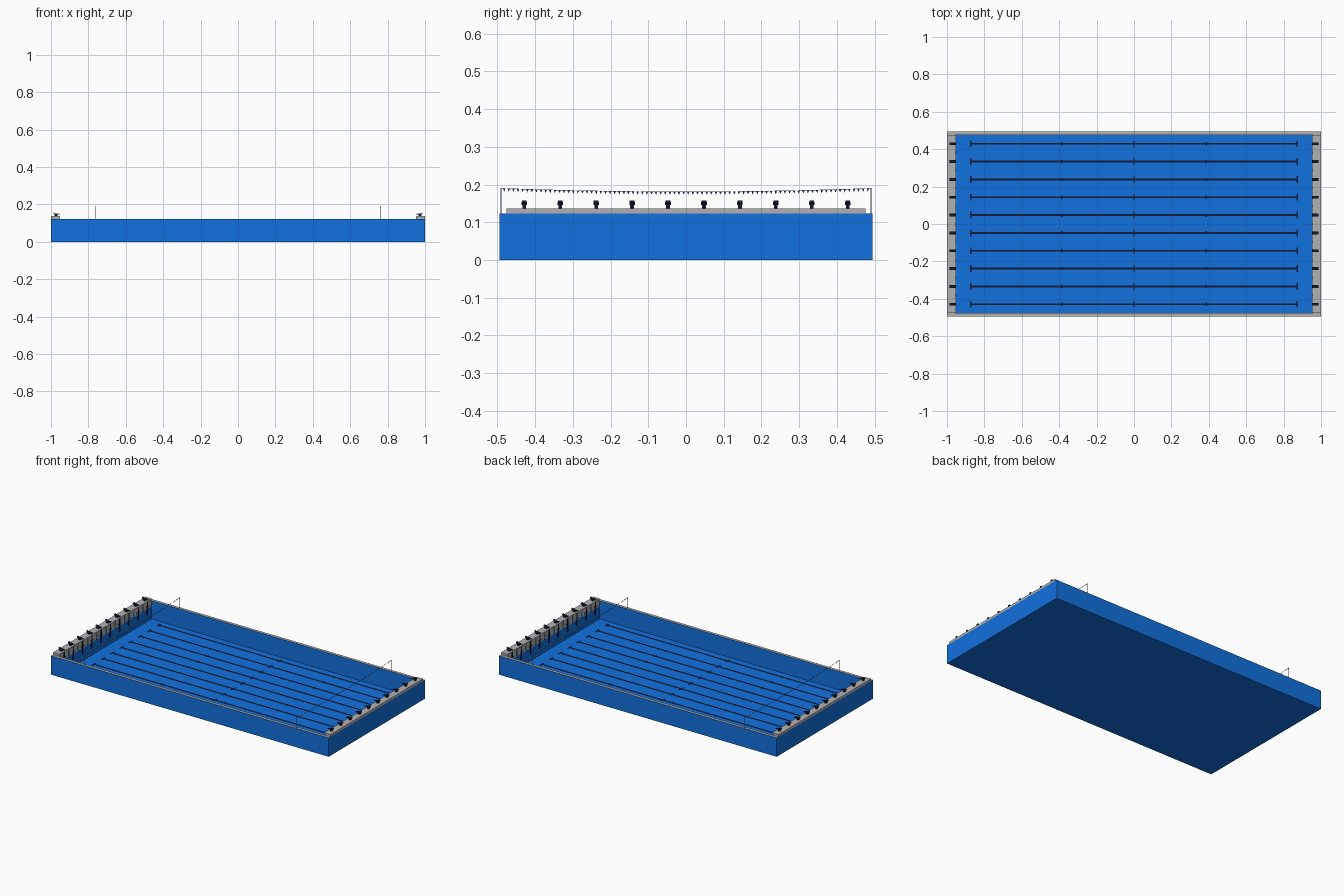
import bpy, bmesh, math
from mathutils import Vector

if "Cube" in bpy.data.objects:
    bpy.data.objects.remove(bpy.data.objects["Cube"])

L, W, H = 1.0, 0.495, 0.1227        # outer half length, half width, height
IL, IW, FLOOR = 0.955, 0.476, 0.004  # inner half sizes and floor level
DECK = 0.137                         # top of raised end decks
LANES = [(i - 4.5) * 0.0953 for i in range(10)]


def material(name, rgb):
    m = bpy.data.materials.new(name)
    m.diffuse_color = (*rgb, 1)
    m.use_nodes = True
    m.node_tree.nodes["Principled BSDF"].inputs["Base Color"].default_value = m.diffuse_color
    return m


blue = material("pool_blue", (0.006, 0.165, 0.74))
dark = material("dark_navy", (0.006, 0.010, 0.035))
grey = material("deck_grey", (0.45, 0.45, 0.45))
flag_blue = material("flag_blue", (0.02, 0.05, 0.3))


def finish(name, bm, *mats):
    bmesh.ops.recalc_face_normals(bm, faces=bm.faces)
    me = bpy.data.meshes.new(name)
    bm.to_mesh(me)
    bm.free()
    for m in mats:
        me.materials.append(m)
    ob = bpy.data.objects.new(name, me)
    bpy.context.collection.objects.link(ob)
    return ob


def box(bm, x0, x1, y0, y1, z0, z1):
    vs = bmesh.ops.create_cube(bm, size=1)["verts"]
    for v in vs:
        v.co = Vector(((x0 + x1) / 2 + v.co.x * (x1 - x0),
                       (y0 + y1) / 2 + v.co.y * (y1 - y0),
                       (z0 + z1) / 2 + v.co.z * (z1 - z0)))


def prism(bm, profile, y0, y1):
    # extrude an x-z profile across y
    a = [bm.verts.new((x, y0, z)) for x, z in profile]
    b = [bm.verts.new((x, y1, z)) for x, z in profile]
    n = len(a)
    bm.faces.new(a)
    bm.faces.new(b[::-1])
    for i in range(n):
        j = (i + 1) % n
        bm.faces.new((a[i], b[i], b[j], a[j]))


def rod(bm, p, q, r, sides=6):
    p, q = Vector(p), Vector(q)
    rot = (q - p).to_track_quat('Z', 'Y').to_matrix().to_4x4()
    rot.translation = (p + q) / 2
    bmesh.ops.create_cone(bm, cap_ends=True, segments=sides, radius1=r, radius2=r,
                          depth=(q - p).length, matrix=rot)


# open basin: nested rings from outside bottom to inside floor
bm = bmesh.new()
rings = []
for hx, hy, z in ((L, W, 0), (L, W, H), (IL, IW, H), (IL, IW, FLOOR)):
    rings.append([bm.verts.new((sx * hx, sy * hy, z))
                  for sx, sy in ((-1, -1), (1, -1), (1, 1), (-1, 1))])
for k in range(3):
    for i in range(4):
        j = (i + 1) % 4
        f = bm.faces.new((rings[k][i], rings[k][j], rings[k + 1][j], rings[k + 1][i]))
        f.material_index = 1 if k == 1 else 0
bm.faces.new(rings[0][::-1])
bm.faces.new(rings[3])
finish("basin", bm, blue, grey)

# lane lines on the floor with end bars, centre bar and small ticks
bm = bmesh.new()
for y in LANES:
    z0, z1 = FLOOR - 0.001, FLOOR + 0.001
    box(bm, -0.87, 0.87, y - 0.005, y + 0.005, z0, z1)
    for x, half in ((-0.872, 0.018), (0, 0.018), (0.872, 0.018), (-0.385, 0.009), (0.385, 0.009)):
        box(bm, x - 0.004, x + 0.004, y - half, y + half, z0, z1 + 0.0003)
finish("floor_lane_lines", bm, dark)

for s, side in ((-1, "left"), (1, "right")):
    def span(a, b):
        return min(s * a, s * b), max(s * a, s * b)

    # raised deck behind each end wall
    bm = bmesh.new()
    box(bm, *span(IL, L), -IW, IW, H - 0.001, DECK)
    finish(side + "_end_deck", bm, grey)

    # touch pads and their dark target marks
    pads, marks = bmesh.new(), bmesh.new()
    for y in LANES:
        box(pads, *span(IL - 0.003, IL + 0.001), y - 0.042, y + 0.042, 0.088, DECK - 0.001)
        box(marks, *span(IL - 0.004, IL), y - 0.005, y + 0.005, 0.05, DECK - 0.003)
        box(marks, *span(IL - 0.0043, IL), y - 0.016, y + 0.016, 0.098, 0.104)
    finish(side + "_touch_pads", pads, grey)
    finish(side + "_wall_targets", marks, dark)

    # starting blocks: pedestal, sloped platform and rear foot wedge
    bm = bmesh.new()
    for y in LANES:
        prism(bm, [(s * 0.966, DECK - 0.001), (s * 0.981, DECK - 0.001),
                   (s * 0.981, 0.151), (s * 0.966, 0.149)], y - 0.005, y + 0.005)
        prism(bm, [(s * 0.951, 0.146), (s * 0.987, 0.151),
                   (s * 0.987, 0.154), (s * 0.951, 0.149)], y - 0.0075, y + 0.0075)
        prism(bm, [(s * 0.978, 0.152), (s * 0.987, 0.153),
                   (s * 0.987, 0.158)], y - 0.0065, y + 0.0065)
    finish(side + "_starting_blocks", bm, dark)

    # flag poles and sagging rope
    fx = s * 0.762
    bm = bmesh.new()
    for sy in (-1, 1):
        rod(bm, (fx, sy * 0.49, H - 0.001), (fx, sy * 0.49, 0.191), 0.0013, 8)
    finish(side + "_flag_poles", bm, grey)

    def sag(y):
        return 0.181 + 0.009 * (y / 0.49) ** 2

    bm = bmesh.new()
    ys = [-0.49 + 0.98 * i / 20 for i in range(21)]
    for a, b in zip(ys, ys[1:]):
        rod(bm, (fx, a, sag(a)), (fx, b, sag(b)), 0.0006, 5)
    finish(side + "_flag_rope", bm, grey)

    # small hanging pennants
    bm = bmesh.new()
    for i in range(80):
        y = -0.482 + 0.964 * i / 79
        z = sag(y)
        bm.faces.new([bm.verts.new(c) for c in
                      ((fx, y - 0.0035, z), (fx, y + 0.0035, z), (fx, y, z - 0.008))])
    finish(side + "_pennants", bm, flag_blue)
